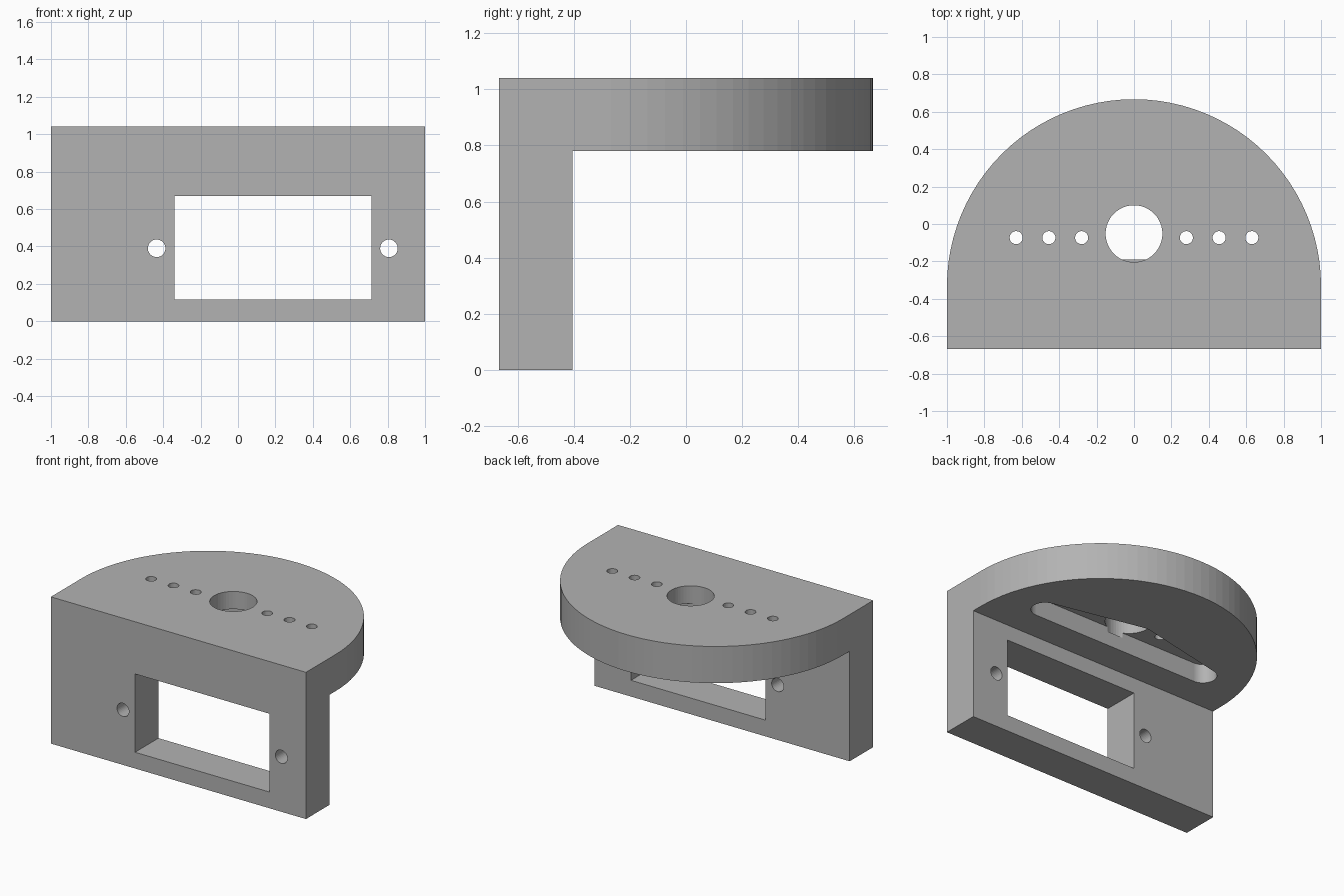
import bpy
import bmesh
from math import sin, cos, pi, atan2, hypot, acos
from mathutils import Matrix

if "Cube" in bpy.data.objects:
    bpy.data.objects.remove(bpy.data.objects["Cube"])

FRONT, BACK = -0.667, 0.667
WALL_BACK = -0.405
PLATE_BOTTOM, TOP = 0.78, 1.04

grey = bpy.data.materials.new("plain grey")
grey.use_nodes = True
grey.diffuse_color = (0.45, 0.45, 0.45, 1)
grey.node_tree.nodes["Principled BSDF"].inputs["Base Color"].default_value = grey.diffuse_color


def arc(cx, cy, r, start, end, steps):
    angles = [start + (end - start) * i / steps for i in range(steps + 1)]
    return [(cx + r * cos(a), cy + r * sin(a)) for a in angles]


def prism(name, outline, z0, z1):
    """Extrude a counter-clockwise outline from z0 to z1."""
    bm = bmesh.new()
    face = bm.faces.new([bm.verts.new((x, y, z0)) for x, y in outline])
    new = bmesh.ops.extrude_face_region(bm, geom=[face])["geom"]
    verts = [v for v in new if isinstance(v, bmesh.types.BMVert)]
    bmesh.ops.translate(bm, verts=verts, vec=(0, 0, z1 - z0))
    bmesh.ops.recalc_face_normals(bm, faces=bm.faces)
    mesh = bpy.data.meshes.new(name)
    bm.to_mesh(mesh)
    bm.free()
    mesh.materials.append(grey)
    obj = bpy.data.objects.new(name, mesh)
    bpy.context.collection.objects.link(obj)
    return obj


def box(name, x0, x1, y0, y1, z0, z1):
    return prism(name, [(x0, y0), (x1, y0), (x1, y1), (x0, y1)], z0, z1)


def hole(name, x, y, r, z0, z1, steps=32):
    return prism(name, arc(x, y, r, 0, 2 * pi, steps)[:-1], z0, z1)


def cut(target, cutter):
    """Subtract the cutter and keep only the resulting mesh."""
    mod = target.modifiers.new(cutter.name, "BOOLEAN")
    mod.operation = "DIFFERENCE"
    mod.solver = "EXACT"
    mod.object = cutter
    cutter.hide_render = True
    bpy.context.view_layer.update()
    graph = bpy.context.evaluated_depsgraph_get()
    mesh = bpy.data.meshes.new_from_object(target.evaluated_get(graph))
    target.modifiers.clear()
    target.data = mesh
    bpy.data.objects.remove(cutter)


# Rounded bracket body, with the space under the plate removed
outline = [(-1, FRONT), (1, FRONT)] + arc(0, BACK - 1, 1, 0, pi, 48)
bracket = prism("servo_bracket", outline, 0, TOP)
cut(bracket, box("underside_space", -1.5, 1.5, WALL_BACK, 1, -0.5, PLATE_BOTTOM))

# Rectangular window and two screw holes in the wall
cut(bracket, box("window", -0.34, 0.715, -1, 0, 0.115, 0.67))
for x in (-0.435, 0.807):
    screw = hole("wall_screw_hole", x, 0, 0.047, -0.2, 0.2)
    screw.data.transform(Matrix.Translation((0, -0.536, 0.39)) @ Matrix.Rotation(pi / 2, 4, "X"))
    cut(bracket, screw)

# Tapered two-arm pocket in the underside: a hub joined to two round ends
hub_y, hub_r = -0.03, 0.16
end_x, end_y, end_r = 0.658, -0.10, 0.09
dx, dy = end_x, end_y - hub_y
spread = acos((hub_r - end_r) / hypot(dx, dy))
low, high = atan2(dy, dx) - spread, atan2(dy, dx) + spread
pocket = arc(end_x, end_y, end_r, low, high, 20)
pocket += arc(0, hub_y, hub_r, high, pi - high, 8)
pocket += arc(-end_x, end_y, end_r, pi - high, pi - low, 20)
cut(bracket, prism("horn_pocket", pocket, PLATE_BOTTOM - 0.1, PLATE_BOTTOM + 0.135))

# Shaft hole and the row of small holes through the plate
cut(bracket, hole("shaft_hole", 0, -0.052, 0.152, PLATE_BOTTOM + 0.1, TOP + 0.1, 48))
for x in (0.28, 0.455, 0.63):
    for side in (-1, 1):
        cut(bracket, hole("horn_screw_hole", side * x, -0.073, 0.035, PLATE_BOTTOM + 0.1, TOP + 0.1, 24))
